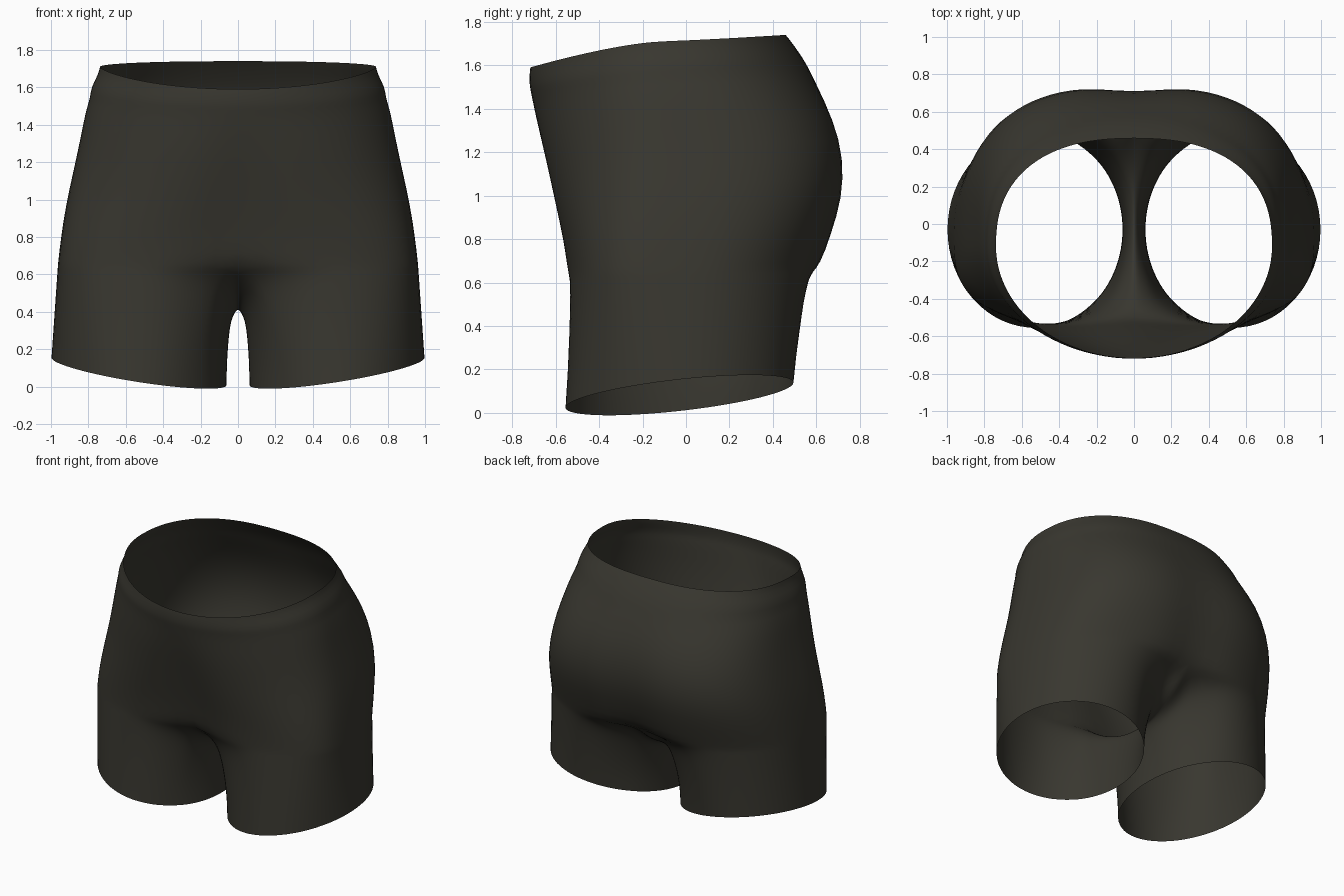
import bpy, bmesh, math

if "Cube" in bpy.data.objects:
    bpy.data.objects.remove(bpy.data.objects["Cube"])

N = 25      # points from front centre round the side to back centre
M = 11      # points along the crotch seam, between the centres
LEG = 10    # rings down each leg

fabric = bpy.data.materials.new("dark olive fabric")
fabric.diffuse_color = (0.040, 0.038, 0.029, 1)
fabric.use_nodes = True
fabric.node_tree.nodes["Principled BSDF"].inputs["Base Color"].default_value = fabric.diffuse_color

# Torso rings: z front, z side, z back, half width, y front, y back, y middle,
# front squareness, back squareness, centre dip
RINGS = [
    (1.59, 1.71, 1.74, .74, -.718, .460, -.12, 2.0, 2.4, 0),
    (1.56, 1.67, 1.71, .748, -.722, .485, -.12, 2.0, 2.4, 0),
    (1.51, 1.60, 1.64, .788, -.722, .535, -.12, 2.0, 2.4, 0),
    (1.48, 1.54, 1.58, .792, -.716, .570, -.12, 2.0, 2.4, 0),
    (1.43, 1.48, 1.51, .815, -.706, .602, -.11, 2.0, 2.5, 0),
    (1.28, 1.32, 1.35, .845, -.687, .692, -.10, 2.1, 2.7, .015),
    (1.12, 1.15, 1.17, .882, -.655, .742, -.09, 2.2, 2.8, .03),
    (.94, .97, .99, .922, -.612, .738, -.08, 2.5, 2.75, .04),
    (.78, .80, .82, .948, -.572, .685, -.08, 2.9, 2.65, .045),
    (.65, .66, .68, .964, -.555, .640, -.07, 3.1, 2.5, .06),
]


def torso_ring(zf, zs, zb, width, yf, yb, ym, nf, nb, dip):
    pts = []
    for i in range(N):
        a = math.pi * (i / (N - 1) - .5)
        c, s = max(0, math.cos(a)), math.sin(a)
        n = nf if s < 0 else nb
        x = 0 if i in (0, N - 1) else width * c ** (2 / n)
        h = abs(s) ** (2 / n)
        y = ym + h * ((yf if s < 0 else yb) - ym)
        y -= math.copysign(dip, s) * math.exp(-(x / .17) ** 2)
        z = zs + (abs(s) ** 1.4 * (zf - zs) if s < 0 else s * (zb - zs))
        pts.append((x, y, z))
    return pts


bm = bmesh.new()
torso = [[bm.verts.new(p) for p in torso_ring(*r)] for r in RINGS]
for a, b in zip(torso, torso[1:]):
    for i in range(N - 1):
        bm.faces.new((a[i], b[i], b[i + 1], a[i + 1]))

# Crotch seam from back centre to front centre
split = list(torso[-1])
back, front = split[-1].co.copy(), split[0].co.copy()
for j in range(1, M + 1):
    t = j / (M + 1)
    y = back.y + (front.y - back.y) * t
    end = back if y > .06 else front
    z = .415 + (end.z - .415) * abs((y - .06) / (end.y - .06)) ** 2
    split.append(bm.verts.new((0, y, z)))

# Leg: the split ring eases into a tilted oval hem
corner = math.radians(136)
start = [v.co.copy() for v in split]
hem, near = [], []      # near: 1 on the inner thigh, 0 on the outer leg
for k in range(N + M):
    if k < N:
        u = k / (N - 1)
        a = -corner + 2 * corner * u
        near.append(abs(math.cos(math.pi * u)) ** 14)
    else:
        a = corner + (2 * math.pi - 2 * corner) * (k - N + 1) / (M + 1)
        near.append(1)
    x, y = .53 + .47 * math.cos(a), -.03 + .528 * math.sin(a)
    hem.append((x, y, .085 + .155 * (x - .53) + .11 * y))
prev = split
for r in range(1, LEG + 1):
    s = (r / LEG) ** 1.3
    inner = .5 * (1 - (1 - s) ** 12) + .5 * (1 - (1 - s) ** 2)
    ring = []
    for p, q, w in zip(start, hem, near):
        f = s + (inner - s) * w
        ring.append(bm.verts.new((p.x + (q[0] - p.x) * f,
                                  p.y + (q[1] - p.y) * f,
                                  p.z + (q[2] - p.z) * s)))
    for k in range(N + M):
        m = (k + 1) % (N + M)
        bm.faces.new((prev[k], ring[k], ring[m], prev[m]))
    prev = ring

bmesh.ops.recalc_face_normals(bm, faces=bm.faces)
# Make the fabric face outwards
bm.faces.ensure_lookup_table()
side = max(bm.faces, key=lambda f: f.calc_center_median().x)
if side.normal.x < 0:
    bmesh.ops.reverse_faces(bm, faces=bm.faces)
for f in bm.faces:
    f.smooth = True
mesh = bpy.data.meshes.new("shorts")
bm.to_mesh(mesh)
bm.free()
mesh.materials.append(fabric)
shorts = bpy.data.objects.new("shorts", mesh)
bpy.context.collection.objects.link(shorts)

# Mirror the half garment and soften the folds
mirror = shorts.modifiers.new("mirror", 'MIRROR')
mirror.use_clip = True
mirror.merge_threshold = .002
sub = shorts.modifiers.new("soften", 'SUBSURF')
sub.levels = sub.render_levels = 1
